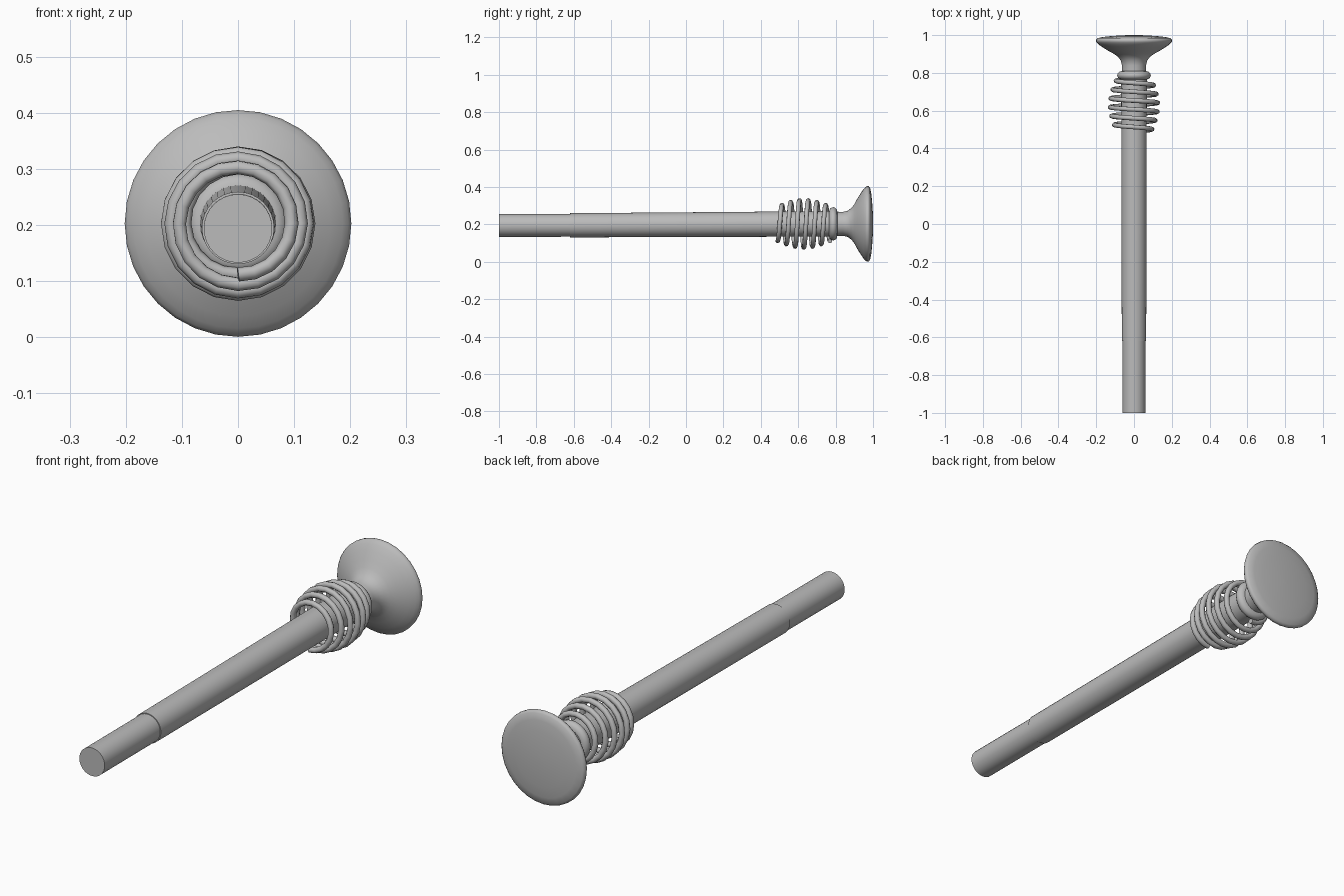
import bpy
import bmesh
import math

cube = bpy.data.objects.get("Cube")
if cube:
    bpy.data.objects.remove(cube, do_unlink=True)

metal = bpy.data.materials.new("grey metal")
metal.use_nodes = True
grey = (0.5, 0.5, 0.5, 1)
metal.diffuse_color = grey
metal.node_tree.nodes["Principled BSDF"].inputs["Base Color"].default_value = grey

AXIS_Z = 0.203


def finish(obj, angle):
    bpy.ops.object.select_all(action="DESELECT")
    obj.select_set(True)
    bpy.context.view_layer.objects.active = obj
    bpy.ops.object.shade_smooth_by_angle(angle=math.radians(angle))


def lathe(name, profile, sides=32, angle=40):
    """Turn a profile of (y, radius, centre height) around the long axis."""
    bm = bmesh.new()
    rings = []
    for y, r, z in profile:
        ring = []
        for i in range(sides):
            a = math.tau * i / sides
            ring.append(bm.verts.new((r * math.sin(a), y, z + r * math.cos(a))))
        rings.append(ring)
    for a, b in zip(rings, rings[1:]):
        for i in range(sides):
            j = (i + 1) % sides
            bm.faces.new((a[i], a[j], b[j], b[i]))
    bm.faces.new(rings[0])
    bm.faces.new(rings[-1])
    bmesh.ops.recalc_face_normals(bm, faces=bm.faces)
    mesh = bpy.data.meshes.new(name)
    bm.to_mesh(mesh)
    bm.free()
    mesh.materials.append(metal)
    obj = bpy.data.objects.new(name, mesh)
    bpy.context.collection.objects.link(obj)
    finish(obj, angle)


# Rod: a narrow tip inside a slightly tapering sleeve
lathe("rod_tip", [(-1, 0.061, 0.194), (-0.6, 0.061, 0.195)])
lathe("rod_sleeve", [(-0.62, 0.0645, 0.195), (0.8, 0.068, AXIS_Z)])

# Flared push button with a concave neck and a gently domed cap
button = [(0.79, 0.065), (0.84, 0.064), (0.865, 0.07), (0.885, 0.085),
          (0.9, 0.105), (0.915, 0.133), (0.935, 0.165), (0.95, 0.187),
          (0.96, 0.197), (0.968, 0.202), (0.977, 0.201), (0.984, 0.193),
          (0.99, 0.165), (0.995, 0.12), (0.999, 0.06), (1, 0.01)]
lathe("button", [(y, r, AXIS_Z) for y, r in button], angle=60)

# Rounded collar where the spring meets the neck
collar = []
for i in range(9):
    a = math.pi * i / 8
    collar.append((0.787 - 0.022 * math.cos(a), 0.064 + 0.025 * math.sin(a), AXIS_Z))
lathe("collar", collar, angle=60)

# Barrel-shaped coil spring
TURNS, STEPS = 6, 20
curve = bpy.data.curves.new("spring", "CURVE")
curve.dimensions = "3D"
curve.bevel_depth = 0.0125
curve.bevel_resolution = 2
curve.use_fill_caps = True
count = TURNS * STEPS + 1
spline = curve.splines.new("POLY")
spline.points.add(count - 1)
for i, point in enumerate(spline.points):
    t = i / (count - 1)
    a = math.tau * TURNS * t
    r = 0.091 + 0.035 * math.sin(math.pi * t)
    point.co = (r * math.sin(a), 0.49 + 0.28 * t, AXIS_Z - r * math.cos(a), 1)
curve.materials.append(metal)
spring = bpy.data.objects.new("spring", curve)
bpy.context.collection.objects.link(spring)
bpy.ops.object.select_all(action="DESELECT")
spring.select_set(True)
bpy.context.view_layer.objects.active = spring
bpy.ops.object.convert(target="MESH")
finish(bpy.context.view_layer.objects.active, 60)
